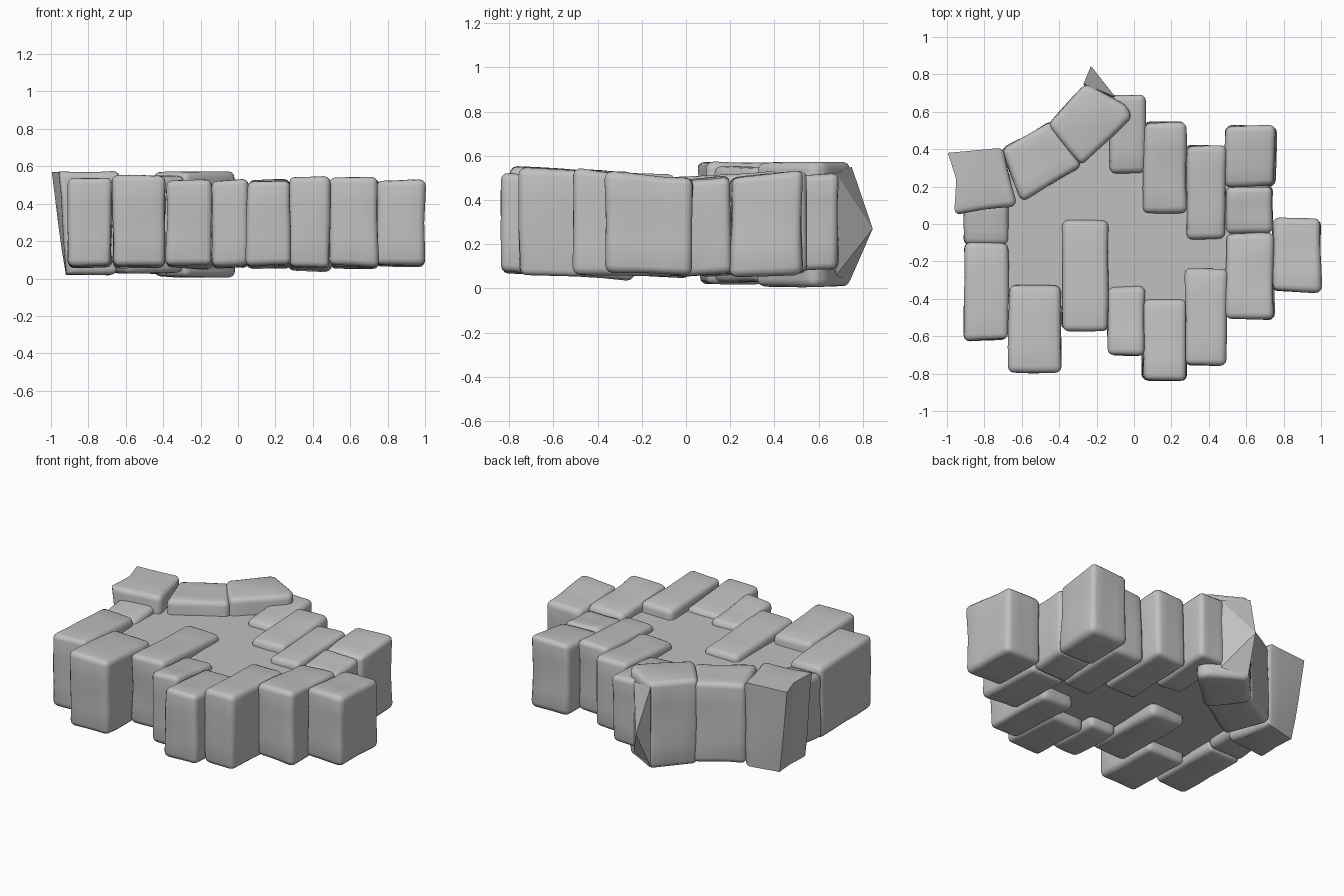
import bpy, bmesh, math, random
from mathutils import Vector, noise

random.seed(4)
if "Cube" in bpy.data.objects:
    bpy.data.objects.remove(bpy.data.objects["Cube"])

stone_grey = bpy.data.materials.new("stone grey")
stone_grey.use_nodes = True
colour = (0.53, 0.53, 0.53, 1)
stone_grey.diffuse_color = colour
stone_grey.node_tree.nodes["Principled BSDF"].inputs["Base Color"].default_value = colour


def prism(name, bottom, top):
    """Closed prism between two matching loops of points."""
    bm = bmesh.new()
    low = [bm.verts.new(p) for p in bottom]
    high = [bm.verts.new(p) for p in top]
    bm.faces.new(low[::-1])
    bm.faces.new(high)
    n = len(low)
    for i in range(n):
        j = (i + 1) % n
        bm.faces.new((low[i], low[j], high[j], high[i]))
    bmesh.ops.recalc_face_normals(bm, faces=bm.faces)
    return name, bm


def finish(name, bm, angle):
    mesh = bpy.data.meshes.new(name)
    bm.to_mesh(mesh)
    bm.free()
    mesh.materials.append(stone_grey)
    obj = bpy.data.objects.new(name, mesh)
    bpy.context.collection.objects.link(obj)
    bpy.ops.object.select_all(action="DESELECT")
    obj.select_set(True)
    bpy.context.view_layer.objects.active = obj
    bpy.ops.object.shade_smooth_by_angle(angle=math.radians(angle))


def worn_stone(name, bottom, top, sharp=()):
    """Hand-cut block: rounded edges, subdivided and gently dented.
    sharp lists the side corners that stay broken instead of rounded."""
    name, bm = prism(name, bottom, top)
    bm.verts.ensure_lookup_table()
    n = len(bottom)
    broken = {bm.verts[k + m] for k in sharp for m in (0, n)}
    edges = [e for e in bm.edges if not any(v in broken for v in e.verts)]
    bmesh.ops.bevel(bm, geom=edges, offset=0.032, segments=3, profile=0.5,
                    affect="EDGES", clamp_overlap=True)
    long_edges = [e for e in bm.edges if e.calc_length() > 0.1]
    bmesh.ops.subdivide_edges(bm, edges=long_edges, cuts=3, use_grid_fill=True)
    bm.normal_update()
    seed = Vector((random.random(), random.random(), random.random())) * 20
    moves = [(v, v.normal * noise.noise(v.co * 4 + seed) * 0.011) for v in bm.verts]
    for v, move in moves:
        v.co += move
    finish(name, bm, 50)


def block(name, x0, x1, y0, y1, z0, z1):
    """Straight stone with uneven corners, leaning down towards the middle."""
    inner = min(y0, y1, key=abs)
    loops = []
    for z, lean in ((z0 + .01, .015), (z1, .03)):
        loop = []
        for x, y in ((x0, y0), (x1, y0), (x1, y1), (x0, y1)):
            drop = lean if y == inner else 0
            loop.append((x + random.uniform(-.005, .005), y + random.uniform(-.006, .006),
                         z - drop + random.uniform(-.006, .006)))
        loops.append(loop)
    worn_stone(name, *loops)


# Straight stones around the rim
blocks = {
    "right_side_stone": (-.905, -.675, -.62, -.10, .06, .54),
    "right_short_stone": (-.91, -.67, -.11, .12, .07, .51),
    "front_right_stone": (-.67, -.39, -.79, -.33, .06, .55),
    "inner_long_stone": (-.385, -.135, -.57, .02, .06, .53),
    "front_small_stone": (-.14, .055, -.70, -.335, .06, .53),
    "front_middle_stone": (.045, .28, -.84, -.405, .06, .52),
    "front_left_stone": (.27, .495, -.76, -.24, .05, .55),
    "left_front_stone": (.49, .75, -.51, -.05, .06, .54),
    "left_outer_stone": (.74, .995, -.36, .03, .06, .53),
    "left_short_stone": (.49, .74, -.05, .20, .06, .51),
    "left_back_stone": (.49, .755, .20, .525, .06, .53),
    "back_left_stone": (.275, .49, -.08, .42, .06, .53),
    "back_middle_stone": (.05, .28, .06, .545, .06, .53),
    "back_small_stone": (-.13, .06, .27, .69, .07, .52),
}
for name, size in blocks.items():
    block(name, *size)


def ring(points, z):
    return [(x, y, z) for x, y in points]


# Curved corner of three wedge stones, the first with a hollow broken end
worn_stone("arch_right_stone",
           ring([(-.92, .06), (-.64, .09), (-.70, .40), (-.92, .35), (-.91, .22)], .02),
           ring([(-.96, .05), (-.63, .10), (-.70, .41), (-.995, .38), (-.95, .24)], .57),
           sharp=(3, 4))
arch_mid = [(-.60, .12), (-.28, .31), (-.44, .55), (-.71, .40)]
worn_stone("arch_middle_stone", ring(arch_mid, .03), ring(arch_mid, .55))
arch_left = [(-.28, .31), (-.01, .57), (-.04, .63), (-.26, .75), (-.46, .53)]
worn_stone("arch_left_stone", ring(arch_left, .01), ring(arch_left, .57))

# Broken shard jutting out behind the last wedge stone
bm = bmesh.new()
shard = [(-.27, .75, .55), (-.10, .68, .52), (-.26, .74, .03),
         (-.10, .68, .06), (-.23, .845, .27), (-.2, .6, .3)]
bmesh.ops.convex_hull(bm, input=[bm.verts.new(p) for p in shard])
finish("broken_shard", bm, 20)

# Flat core slab inside the ring
core = [(-.8, -.35), (-.53, -.5), (-.25, -.45), (-.05, -.5), (.17, -.6), (.38, -.5),
        (.6, -.3), (.6, .35), (.4, .25), (.17, .35), (0, .5), (-.25, .5), (-.5, .35), (-.8, .2)]
finish(*prism("core_slab", ring(core, .12), ring(core, .46)), 30)
